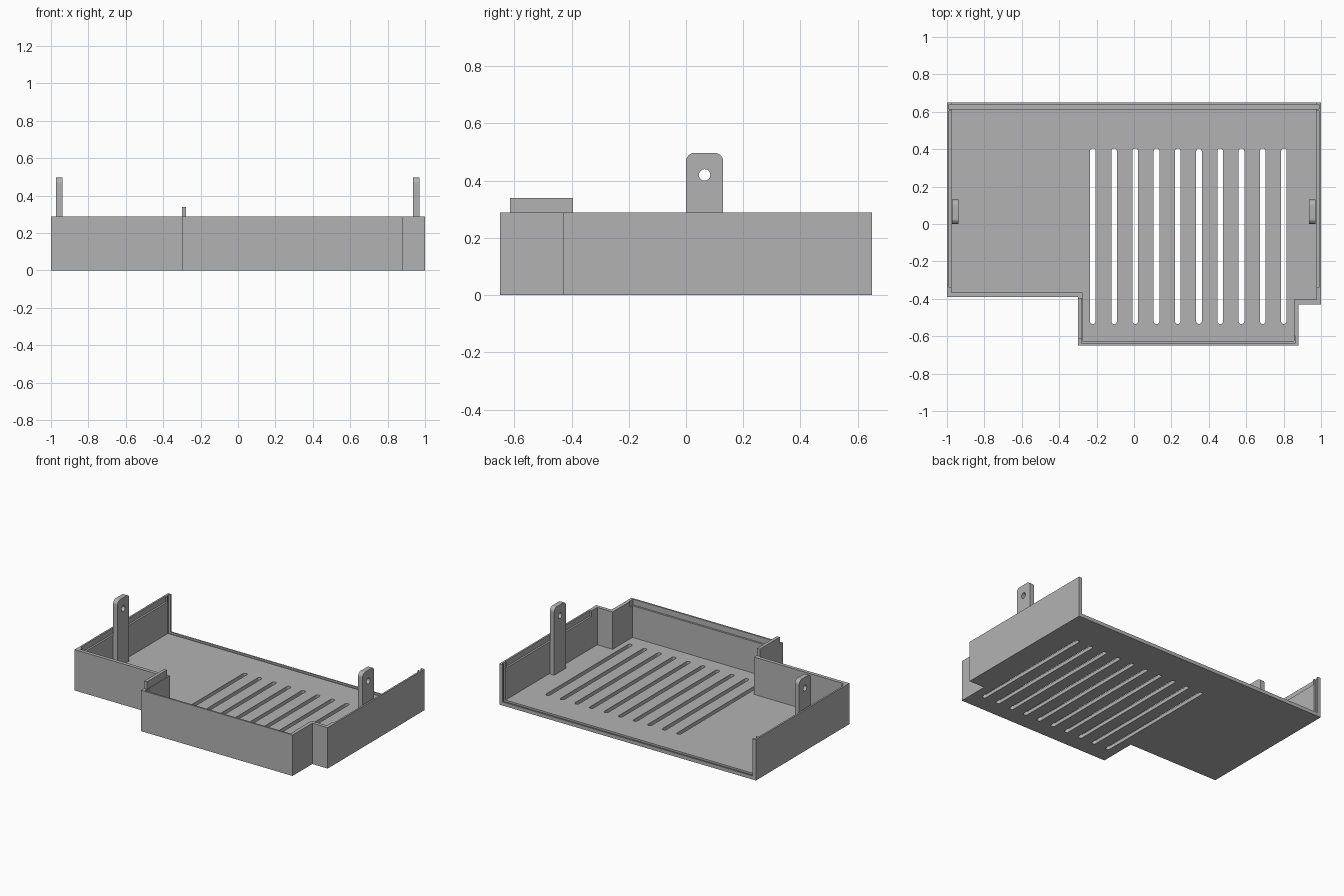
import bpy, bmesh, math
from mathutils import Vector

cube = bpy.data.objects.get("Cube")
if cube:
    bpy.data.objects.remove(cube, do_unlink=True)

grey = bpy.data.materials.new("plain grey")
grey.use_nodes = True
COLOUR = (0.45, 0.45, 0.45, 1)
grey.diffuse_color = COLOUR
grey.node_tree.nodes["Principled BSDF"].inputs["Base Color"].default_value = COLOUR

H, T, FLOOR, REBATE = 0.288, 0.025, 0.025, 0.012


def add_prism(bm, points, low, high, axis="z"):
    """Extrude a 2D outline along z, or along x when the outline is (y, z)."""
    def place(p, d):
        return Vector((p[0], p[1], d)) if axis == "z" else Vector((d, p[0], p[1]))
    face = bm.faces.new([bm.verts.new(place(p, low)) for p in points])
    geom = bmesh.ops.extrude_face_region(bm, geom=[face])["geom"]
    moved = [v for v in geom if isinstance(v, bmesh.types.BMVert)]
    bmesh.ops.translate(bm, verts=moved, vec=place((0, 0), high - low))


def make(name, prisms):
    bm = bmesh.new()
    for prism in prisms:
        add_prism(bm, *prism)
    bmesh.ops.recalc_face_normals(bm, faces=bm.faces)
    mesh = bpy.data.meshes.new(name)
    bm.to_mesh(mesh)
    bm.free()
    mesh.materials.append(grey)
    obj = bpy.data.objects.new(name, mesh)
    bpy.context.collection.objects.link(obj)
    return obj


def cut(obj, prisms):
    """Subtract a group of separate prisms from an object."""
    cutter = make("cutter", prisms)
    cutter.hide_render = True
    mod = obj.modifiers.new("cut", "BOOLEAN")
    mod.operation, mod.solver, mod.object = "DIFFERENCE", "EXACT", cutter
    graph = bpy.context.evaluated_depsgraph_get()
    result = bpy.data.meshes.new_from_object(obj.evaluated_get(graph))
    obj.modifiers.clear()
    obj.data = result
    bpy.data.objects.remove(cutter, do_unlink=True)


def rect(x0, x1, y0, y1):
    return [(x0, y0), (x1, y0), (x1, y1), (x0, y1)]


def arc(cx, cy, r, start, end, steps):
    angles = [math.radians(start + (end - start) * i / steps) for i in range(steps + 1)]
    return [(cx + r * math.cos(a), cy + r * math.sin(a)) for a in angles]


def outline(inset, back):
    """Stepped footprint of the tray, shrunk inwards by the wall thickness."""
    i = inset
    return [(-1 + i, back), (-1 + i, -0.39 + i), (-0.30 + i, -0.39 + i),
            (-0.30 + i, -0.65 + i), (0.88 - i, -0.65 + i), (0.88 - i, -0.43 + i),
            (1 - i, -0.43 + i), (1 - i, back)]


# Tray: floor and walls, open at the back
tray = make("tray", [(outline(0, 0.65), 0, H)])
cut(tray, [(outline(T, 0.8), FLOOR, 0.5)])

# Groove for a sliding back panel, in the floor and both side walls
cut(tray, [(rect(-1 + REBATE, 1 - REBATE, 0.615, 0.64), FLOOR - REBATE, 0.5)])

# Rebates along the inner top edges of the side and front walls
ledge = H - 0.04
cut(tray, [(rect(-1 + REBATE, -0.95, -0.34, 0.605), ledge, 0.5),
           (rect(0.95, 1 - REBATE, -0.34, 0.605), ledge, 0.5),
           (rect(-0.28, 0.86, -0.65 + REBATE, -0.60), ledge, 0.5)])

# Ventilation slots with rounded ends
slots = []
for i in range(10):
    x = -0.22 + i * 0.1135
    slots.append((arc(x, 0.39, 0.015, 0, 180, 8) + arc(x, -0.52, 0.015, 180, 360, 8),
                  -0.1, 0.1))
cut(tray, slots)

# Locating tab on top of the stepped wall
make("locating_tab", [(rect(-0.30, -0.278, -0.615, -0.395), H, 0.34)])

# Mounting lugs with rounded tops and a screw hole
profile = [(0, FLOOR), (0.13, FLOOR)]
profile += arc(0.10, 0.467, 0.03, 0, 90, 6) + arc(0.03, 0.467, 0.03, 90, 180, 6)
for side, x in (("right", -0.956), ("left", 0.953)):
    lug = make(side + "_mounting_lug", [(profile, x - 0.017, x + 0.017, "x")])
    cut(lug, [(arc(0.065, 0.42, 0.02, 0, 345, 23), x - 0.1, x + 0.1, "x")])
